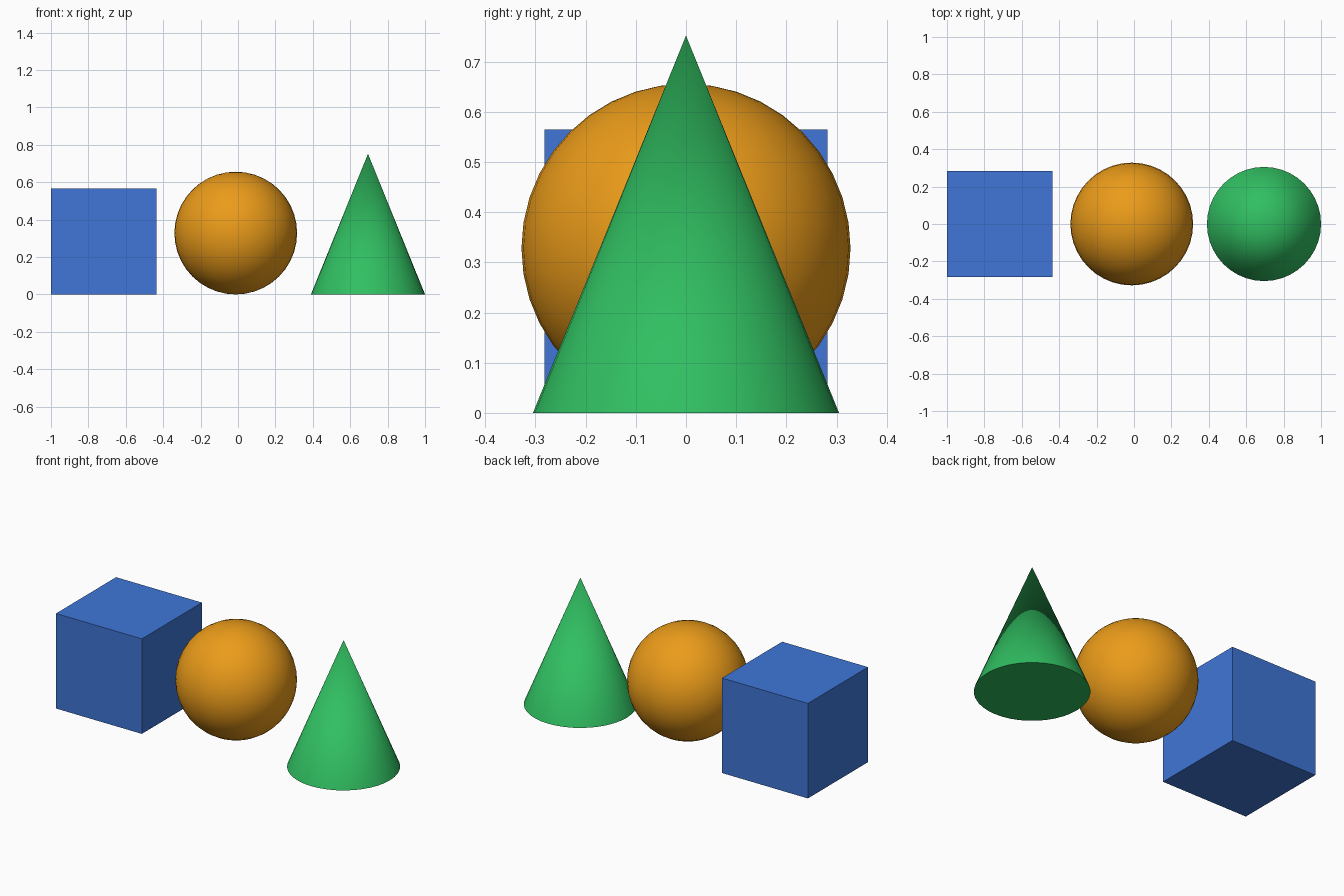
import bpy
import math

if "Cube" in bpy.data.objects:
    bpy.data.objects.remove(bpy.data.objects["Cube"])


def finish(name, color, smooth):
    obj = bpy.context.object
    obj.name = name
    mat = bpy.data.materials.new(name + "_color")
    mat.diffuse_color = (*color, 1)
    mat.use_nodes = True
    mat.node_tree.nodes["Principled BSDF"].inputs["Base Color"].default_value = mat.diffuse_color
    obj.data.materials.append(mat)
    if smooth:
        bpy.ops.object.shade_smooth_by_angle(angle=math.radians(40))


CUBE = 0.565
BALL_R = 0.328
CONE_R, CONE_H = 0.305, 0.752

# Blue cube on the left
bpy.ops.mesh.primitive_cube_add(size=CUBE, location=(-1 + CUBE / 2, 0, CUBE / 2))
finish("cube", (0.05, 0.18, 0.68), False)

# Orange ball in the middle
bpy.ops.mesh.primitive_uv_sphere_add(segments=40, ring_count=20, radius=BALL_R,
                                     location=(-0.012, 0, BALL_R))
finish("ball", (0.83, 0.33, 0.01), True)

# Green cone on the right
bpy.ops.mesh.primitive_cone_add(vertices=40, radius1=CONE_R, radius2=0, depth=CONE_H,
                                location=(1 - CONE_R, 0, CONE_H / 2))
finish("cone", (0.03, 0.52, 0.12), True)
